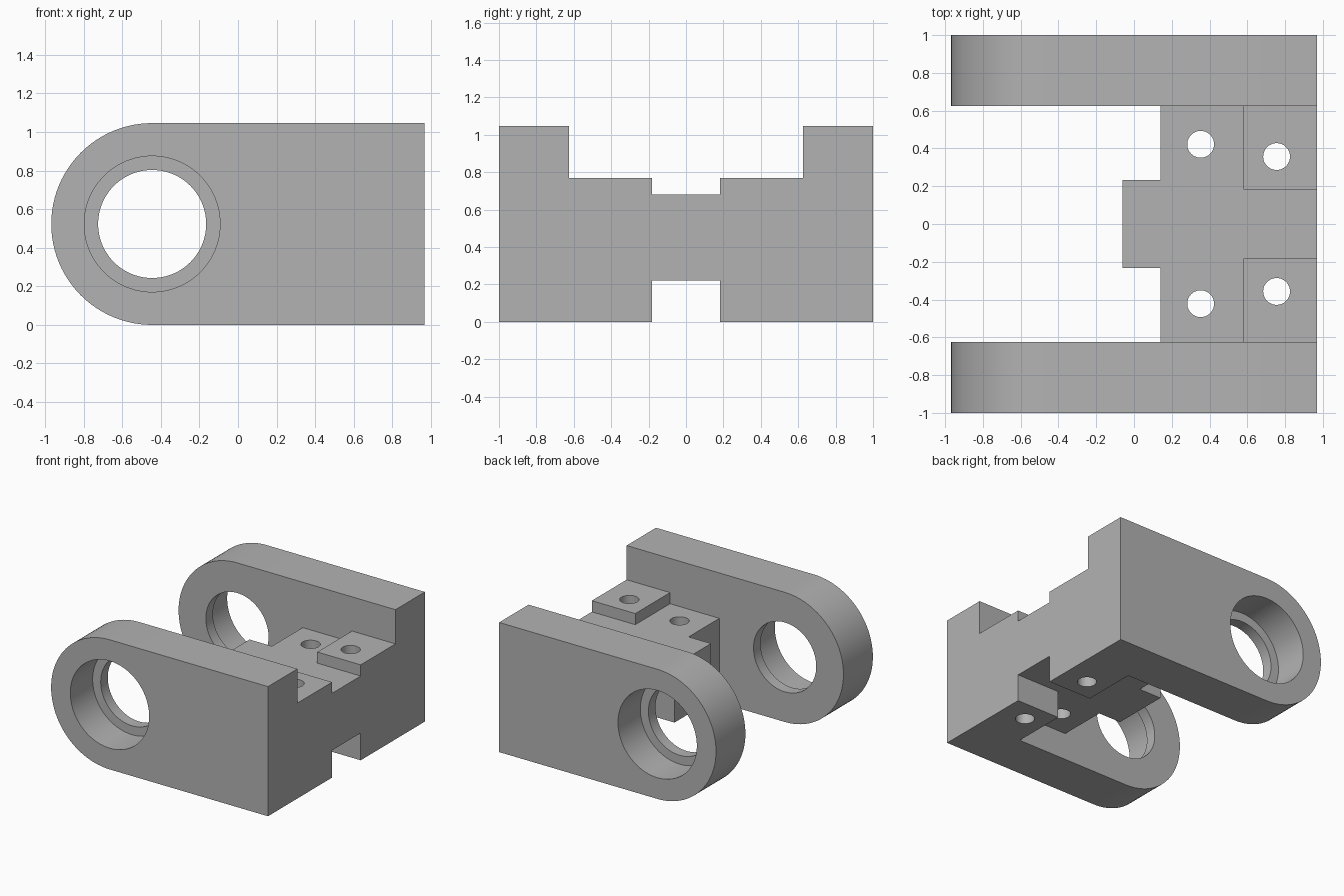
import bpy, bmesh, math
from mathutils import Matrix

cube = bpy.data.objects.get("Cube")
if cube:
    bpy.data.objects.remove(cube, do_unlink=True)

grey = bpy.data.materials.new("plain grey")
grey.use_nodes = True
grey.diffuse_color = (0.45, 0.45, 0.45, 1)
grey.node_tree.nodes["Principled BSDF"].inputs["Base Color"].default_value = (0.45, 0.45, 0.45, 1)

END = 0.968            # rear end of the body along x
RADIUS = 0.523         # rounded arm nose
HEIGHT = 2 * RADIUS
BORE_X = RADIUS - END
INNER = 0.625          # inner face of each arm


def make_object(name, bm):
    bmesh.ops.recalc_face_normals(bm, faces=bm.faces)
    mesh = bpy.data.meshes.new(name)
    bm.to_mesh(mesh)
    bm.free()
    mesh.materials.append(grey)
    obj = bpy.data.objects.new(name, mesh)
    bpy.context.collection.objects.link(obj)
    return obj


def box(name, low, high):
    bm = bmesh.new()
    bmesh.ops.create_cube(bm, size=1)
    for v in bm.verts:
        v.co = [a + (b - a) * (c + 0.5) for a, b, c in zip(low, high, v.co)]
    return make_object(name, bm)


def cylinder(name, radius, depth, center, along_y=False, sides=96):
    turn = Matrix.Rotation(math.pi / 2, 4, 'X') if along_y else Matrix()
    bm = bmesh.new()
    bmesh.ops.create_cone(bm, cap_ends=True, segments=sides, radius1=radius, radius2=radius,
                          depth=depth, matrix=Matrix.Translation(center) @ turn)
    return make_object(name, bm)


def arm(name, y0, y1):
    # Straight rear end with a half-round nose, extruded across y
    steps = 48
    outline = [(END, 0), (END, HEIGHT)]
    for i in range(steps + 1):
        a = math.pi / 2 + math.pi * i / steps
        outline.append((BORE_X + RADIUS * math.cos(a), RADIUS + RADIUS * math.sin(a)))
    bm = bmesh.new()
    face = bm.faces.new([bm.verts.new((x, y0, z)) for x, z in outline])
    grown = bmesh.ops.extrude_face_region(bm, geom=[face])["geom"]
    for v in grown:
        if isinstance(v, bmesh.types.BMVert):
            v.co.y = y1
    return make_object(name, bm)


def combine(target, other, operation):
    other.hide_render = True
    mod = target.modifiers.new(operation.title(), 'BOOLEAN')
    mod.operation = operation
    mod.solver = 'EXACT'
    mod.object = other
    bpy.context.view_layer.objects.active = target
    bpy.ops.object.modifier_apply(modifier=mod.name)
    bpy.data.objects.remove(other, do_unlink=True)


# Cross slab with the front tab
body = box("clevis_bracket", (0.14, -0.7, 0.22), (END, 0.7, 0.68))
combine(body, box("front_tab", (-0.06, -0.233, 0.22), (0.3, 0.233, 0.68)), 'UNION')

# Mirrored raised pads with feet below, then the arms
for side in (-1, 1):
    ya, yb = sorted((side * 0.182, side * 0.7))
    combine(body, box("pad_and_foot", (0.58, ya, 0), (END, yb, 0.77)), 'UNION')
for side in (-1, 1):
    combine(body, arm("side_arm", side * INNER, side), 'UNION')

# Bores with outer counterbores, and the vertical bolt holes
for side in (-1, 1):
    combine(body, cylinder("bore", 0.28, 0.8, (BORE_X, side * 0.8, RADIUS), True), 'DIFFERENCE')
    combine(body, cylinder("counterbore", 0.352, 0.6, (BORE_X, side * 1.015, RADIUS), True), 'DIFFERENCE')
    for x, y in ((0.353, 0.422), (0.755, 0.357)):
        combine(body, cylinder("bolt_hole", 0.071, 2, (x, side * y, 0.5), sides=48), 'DIFFERENCE')

# Smooth rounds, sharp corners
bpy.ops.object.select_all(action='DESELECT')
body.select_set(True)
bpy.context.view_layer.objects.active = body
bpy.ops.object.shade_smooth_by_angle(angle=math.radians(30))
